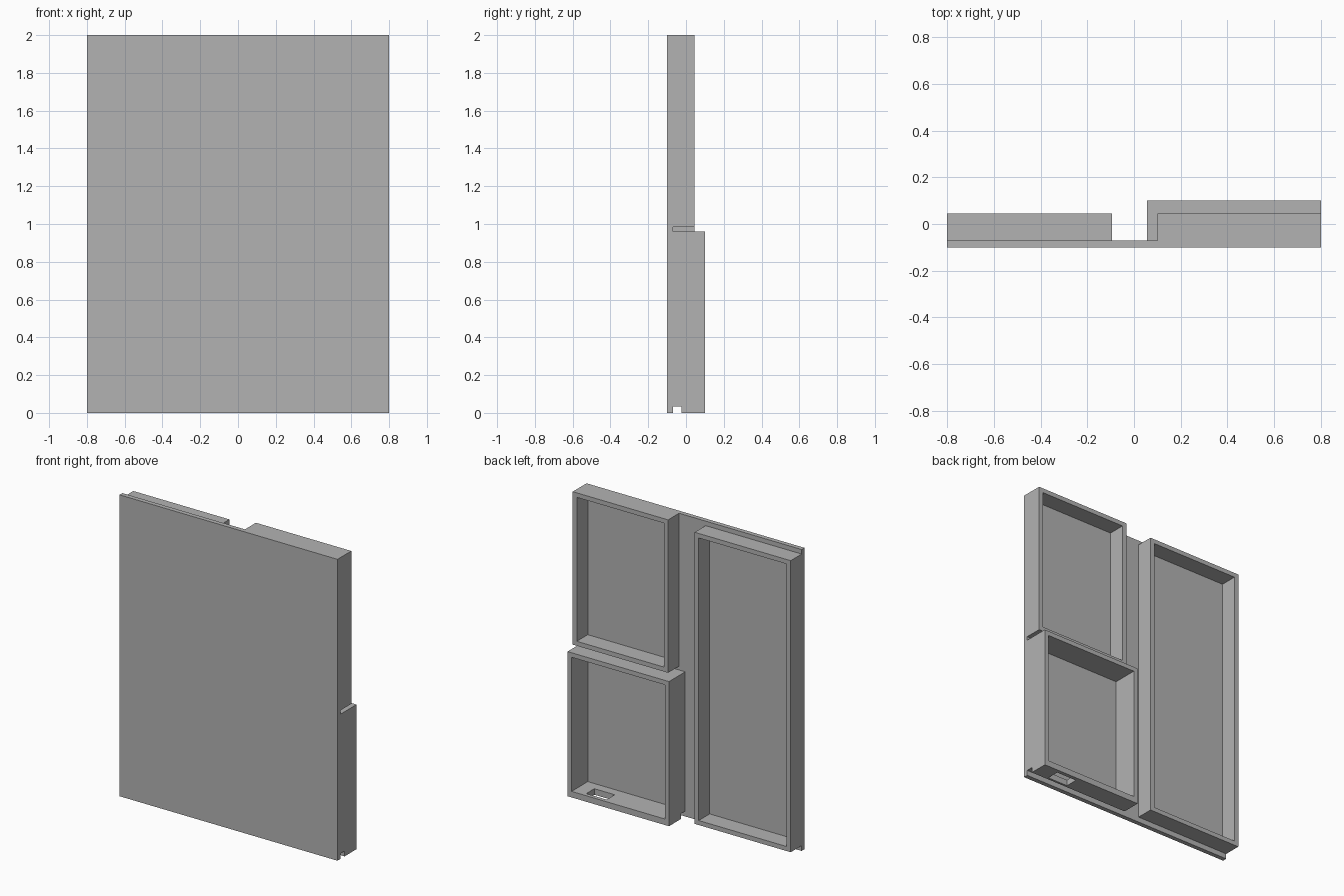
import bpy
import bmesh

cube = bpy.data.objects.get("Cube")
if cube:
    bpy.data.objects.remove(cube, do_unlink=True)

# One plain grey finish
grey = bpy.data.materials.new("plain_grey")
grey.use_nodes = True
tone = (0.45, 0.45, 0.45, 1)
grey.diffuse_color = tone
grey.node_tree.nodes["Principled BSDF"].inputs["Base Color"].default_value = tone


def make_object(name, bm):
    bmesh.ops.recalc_face_normals(bm, faces=bm.faces)
    mesh = bpy.data.meshes.new(name)
    bm.to_mesh(mesh)
    bm.free()
    mesh.materials.append(grey)
    obj = bpy.data.objects.new(name, mesh)
    bpy.context.collection.objects.link(obj)
    return obj


def box(name, x, y, z):
    bm = bmesh.new()
    bmesh.ops.create_cube(bm, size=1)
    for v in bm.verts:
        v.co = [lo + (c + 0.5) * (hi - lo) for c, (lo, hi) in zip(v.co, (x, y, z))]
    return make_object(name, bm)


def frame(name, x, y, z, wall, floor):
    """Rectangular ring standing on the back of the panel, open front to back."""
    bm = bmesh.new()

    def loop(x0, x1, z0, z1, depth):
        return [bm.verts.new((a, depth, b))
                for a, b in ((x0, z0), (x1, z0), (x1, z1), (x0, z1))]

    rings = []
    for depth in y:
        rings.append(loop(*x, *z, depth))
        rings.append(loop(x[0] + wall, x[1] - wall, z[0] + floor, z[1] - wall, depth))
    front_out, front_in, back_out, back_in = rings
    for a, b in ((front_out, front_in), (front_in, back_in),
                 (back_in, back_out), (back_out, front_out)):
        for i in range(4):
            j = (i + 1) % 4
            bm.faces.new((a[i], a[j], b[j], b[i]))
    return make_object(name, bm)


def cut(target, cutter):
    mod = target.modifiers.new(cutter.name, 'BOOLEAN')
    mod.operation = 'DIFFERENCE'
    mod.solver = 'EXACT'
    mod.object = cutter
    cutter.hide_render = True
    cutter.hide_set(True)


PANEL_BACK = -0.07
WALL = 0.03

# Front panel
box("front_panel", (-0.8, 0.8), (-0.1, PANEL_BACK), (0, 2))

# Open frames on the back
frame("tall_frame", (-0.8, -0.095), (PANEL_BACK, 0.045), (0.035, 1.97), WALL, WALL)
frame("upper_frame", (0.1, 0.8), (PANEL_BACK, 0.045), (0.985, 2), WALL, WALL)
lower = frame("lower_frame", (0.055, 0.8), (PANEL_BACK, 0.1), (0, 0.96), WALL, 0.04)

# Groove along the lower edge and a slot through the lower rail
cut(lower, box("groove_cutter", (0, 0.9), (-0.09, -0.025), (-0.05, 0.035)))
cut(lower, box("slot_cutter", (0.53, 0.68), (-0.01, 0.075), (-0.06, 0.06)))
